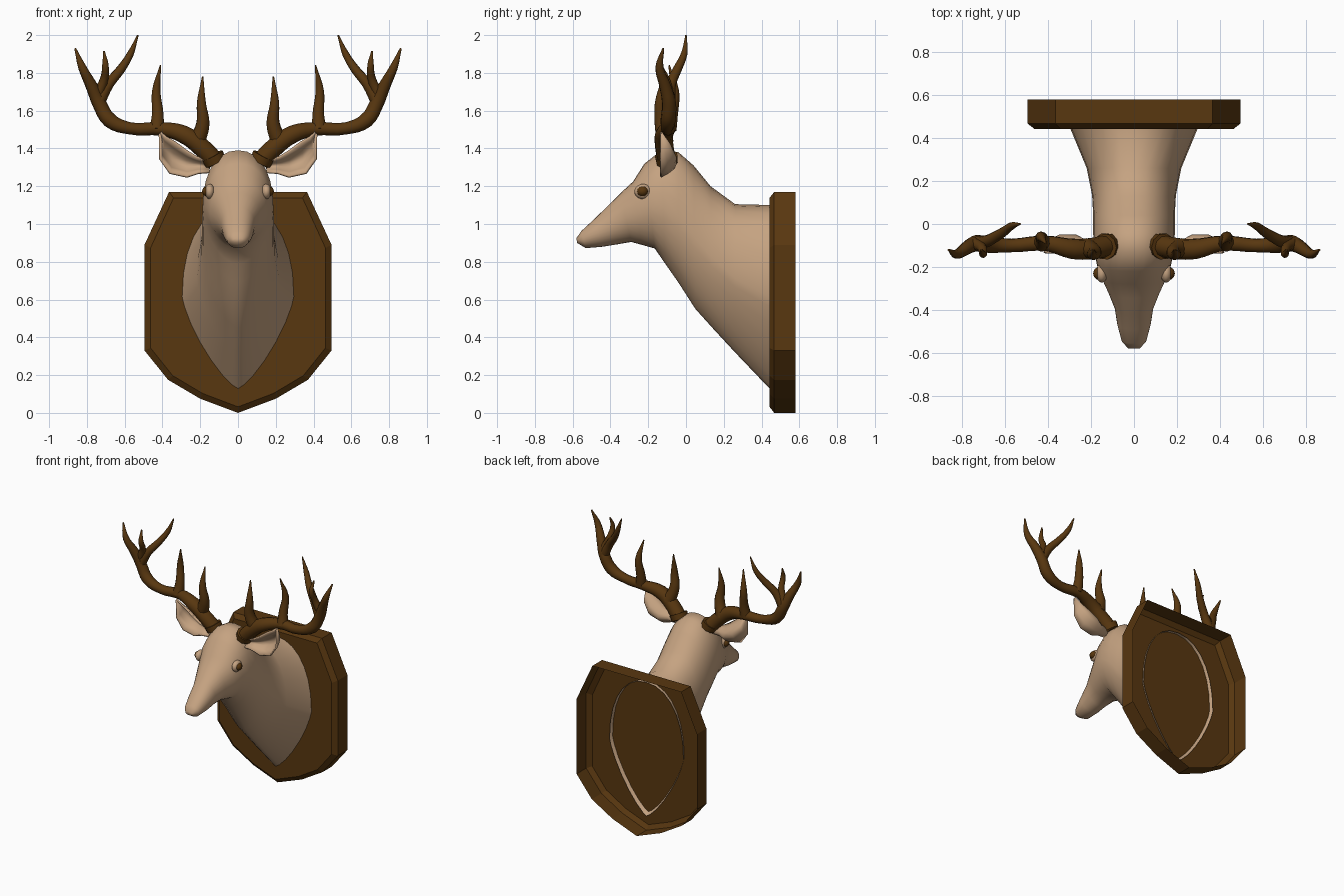
import bpy, bmesh, math
from mathutils import Vector

if "Cube" in bpy.data.objects:
    bpy.data.objects.remove(bpy.data.objects["Cube"])


def material(name, rgb):
    m = bpy.data.materials.new(name)
    m.diffuse_color = (*rgb, 1)
    m.use_nodes = True
    m.node_tree.nodes["Principled BSDF"].inputs["Base Color"].default_value = m.diffuse_color
    return m


HIDE = material("tan_hide", (0.56, 0.365, 0.22))
BROWN = material("dark_brown", (0.098, 0.038, 0.005))


def finish(name, bm, mat, angle=None, recalc=True):
    if recalc:
        bmesh.ops.recalc_face_normals(bm, faces=bm.faces)
    me = bpy.data.meshes.new(name)
    bm.to_mesh(me)
    bm.free()
    ob = bpy.data.objects.new(name, me)
    bpy.context.collection.objects.link(ob)
    me.materials.append(mat)
    if angle:
        bpy.ops.object.select_all(action='DESELECT')
        ob.select_set(True)
        bpy.context.view_layer.objects.active = ob
        bpy.ops.object.shade_smooth_by_angle(angle=math.radians(angle))
    return ob


def loft(bm, rows, closed=True):
    rows = [[bm.verts.new(p) for p in r] for r in rows]
    n = len(rows[0])
    for a, b in zip(rows, rows[1:]):
        for i in range(n if closed else n - 1):
            j = (i + 1) % n
            bm.faces.new((a[i], a[j], b[j], b[i]))
    return rows


# Plaque: shield with chamfered front edge, open at the back
half = [(0.2, 0.075), (0.37, 0.175), (0.495, 0.33), (0.495, 0.89), (0.365, 1.17)]
outline = [(0, 0)] + half + [(-x, z) for x, z in reversed(half)]


def shield(y, k):
    return [(x * (1 - k / 0.495), y, 0.585 + (z - 0.585) * (1 - k / 0.585)) for x, z in outline]


bm = bmesh.new()
rows = loft(bm, [shield(0.58, 0), shield(0.467, 0), shield(0.442, 0.032)])
bm.faces.new(rows[-1])
finish("plaque", bm, BROWN)

# Head and neck: rings given as top (y, z), bottom (y, z), half width, keel exponent
rings = [
    ((-0.58, 0.925), (-0.577, 0.90), 0.028, 2),
    ((-0.555, 0.962), (-0.53, 0.872), 0.058, 2),
    ((-0.49, 1.022), (-0.44, 0.88), 0.078, 2),
    ((-0.42, 1.09), (-0.36, 0.893), 0.09, 2),
    ((-0.345, 1.165), (-0.29, 0.905), 0.12, 2),
    ((-0.28, 1.225), (-0.235, 0.89), 0.148, 2),
    ((-0.22, 1.32), (-0.165, 0.87), 0.172, 1.9),
    ((-0.13, 1.39), (-0.11, 0.79), 0.187, 1.8),
    ((-0.04, 1.38), (-0.04, 0.69), 0.19, 1.7),
    ((0.04, 1.31), (0.05, 0.55), 0.19, 1.6),
    ((0.13, 1.20), (0.14, 0.45), 0.195, 1.5),
    ((0.26, 1.105), (0.26, 0.32), 0.22, 1.4),
    ((0.465, 1.10), (0.465, 0.105), 0.305, 1.3),
]
N = 28
rows = []
for (ty, tz), (by, bz), w, keel in rings:
    row = []
    for i in range(N):
        t = 2 * math.pi * i / N
        c, s = math.cos(t), math.sin(t)
        e = 2 / keel if c < 0 else 2 / 2.2
        x = w * math.copysign(abs(s) ** e, s)
        f = 0.5 + 0.5 * math.copysign(abs(c) ** e, c)
        row.append((x, by + (ty - by) * f, bz + (tz - bz) * f))
    rows.append(row)
bm = bmesh.new()
rows = loft(bm, rows)
bm.faces.new(rows[0])
finish("head_and_neck", bm, HIDE, 60)


def ball(name, loc, scale, mat):
    bm = bmesh.new()
    bmesh.ops.create_uvsphere(bm, u_segments=16, v_segments=10, radius=1)
    for v in bm.verts:
        v.co = Vector(loc) + Vector([a * b for a, b in zip(v.co, scale)])
    finish(name, bm, mat, 60)


def tube(name, points):
    """Smooth tapered branch through (x, y, z, radius) points."""
    cu = bpy.data.curves.new(name, 'CURVE')
    cu.dimensions = '3D'
    cu.bevel_depth = 1
    cu.bevel_resolution = 3
    cu.resolution_u = 4
    cu.use_fill_caps = True
    sp = cu.splines.new('BEZIER')
    sp.bezier_points.add(len(points) - 1)
    for bp, (x, y, z, r) in zip(sp.bezier_points, points):
        bp.co = (x, y, z)
        bp.radius = r
        bp.handle_left_type = bp.handle_right_type = 'AUTO'
    ob = bpy.data.objects.new(name, cu)
    bpy.context.collection.objects.link(ob)
    cu.materials.append(BROWN)
    bpy.ops.object.select_all(action='DESELECT')
    ob.select_set(True)
    bpy.context.view_layer.objects.active = ob
    bpy.ops.object.convert(target='MESH')
    bpy.ops.object.shade_smooth_by_angle(angle=math.radians(50))


branches = {
    "antler_burr": [(0.118, -0.10, 1.325, 0.058), (0.137, -0.105, 1.362, 0.062)],
    "antler_beam": [(0.12, -0.10, 1.33, 0.052), (0.20, -0.115, 1.412, 0.05),
                    (0.29, -0.115, 1.475, 0.048), (0.41, -0.09, 1.503, 0.036),
                    (0.57, -0.10, 1.506, 0.032), (0.68, -0.095, 1.55, 0.04),
                    (0.735, -0.09, 1.64, 0.038), (0.775, -0.11, 1.73, 0.032),
                    (0.825, -0.14, 1.83, 0.022), (0.862, -0.12, 1.93, 0.005)],
    "antler_brow_tine": [(0.22, -0.11, 1.43, 0.045), (0.186, -0.13, 1.53, 0.036),
                         (0.194, -0.14, 1.64, 0.025), (0.187, -0.12, 1.78, 0.004)],
    "antler_middle_tine": [(0.43, -0.09, 1.50, 0.04), (0.425, -0.075, 1.58, 0.032),
                           (0.433, -0.06, 1.70, 0.024), (0.41, -0.09, 1.84, 0.004)],
    "antler_inner_tine": [(0.735, -0.09, 1.65, 0.034), (0.685, -0.08, 1.74, 0.028),
                          (0.62, -0.045, 1.82, 0.024), (0.57, -0.01, 1.90, 0.018),
                          (0.53, 0.0, 2.0, 0.004)],
    "antler_upper_tine": [(0.745, -0.09, 1.68, 0.03), (0.708, -0.11, 1.77, 0.022),
                          (0.702, -0.14, 1.84, 0.018), (0.71, -0.12, 1.915, 0.005)],
}

# Ear outline: upper edge and lower edge (x, z) from root to tip
upper = [(0.15, 1.335), (0.22, 1.355), (0.27, 1.385), (0.33, 1.43), (0.38, 1.46), (0.41, 1.485)]
lower = [(0.15, 1.275), (0.21, 1.27), (0.27, 1.25), (0.36, 1.27), (0.412, 1.345), (0.414, 1.475)]
depth = [0.04, 0.05, 0.08, 0.08, 0.055, 0.005]

for s, side in ((-1, "left"), (1, "right")):
    for name, pts in branches.items():
        tube(f"{name}_{side}", [(s * x, y, z, r) for x, y, z, r in pts])

    # Cupped ear opening to the front
    bm = bmesh.new()
    rows = []
    for (ux, uz), (lx, lz), d in zip(upper, lower, depth):
        rows.append([(s * (ux + (lx - ux) * k / 6), -0.135 + d * math.sin(math.pi * k / 6),
                      uz + (lz - uz) * k / 6) for k in range(7)])
    loft(bm, rows, closed=False)
    ear = finish("ear_" + side, bm, HIDE, 60)
    sol = ear.modifiers.new("thickness", 'SOLIDIFY')
    sol.thickness = 0.012
    sol.offset = 0

    # Eye and eyelid
    ball("eyelid_" + side, (s * 0.15, -0.228, 1.172), (0.027, 0.045, 0.04), HIDE)
    ball("eye_" + side, (s * 0.162, -0.23, 1.173), (0.028, 0.03, 0.027), BROWN)
